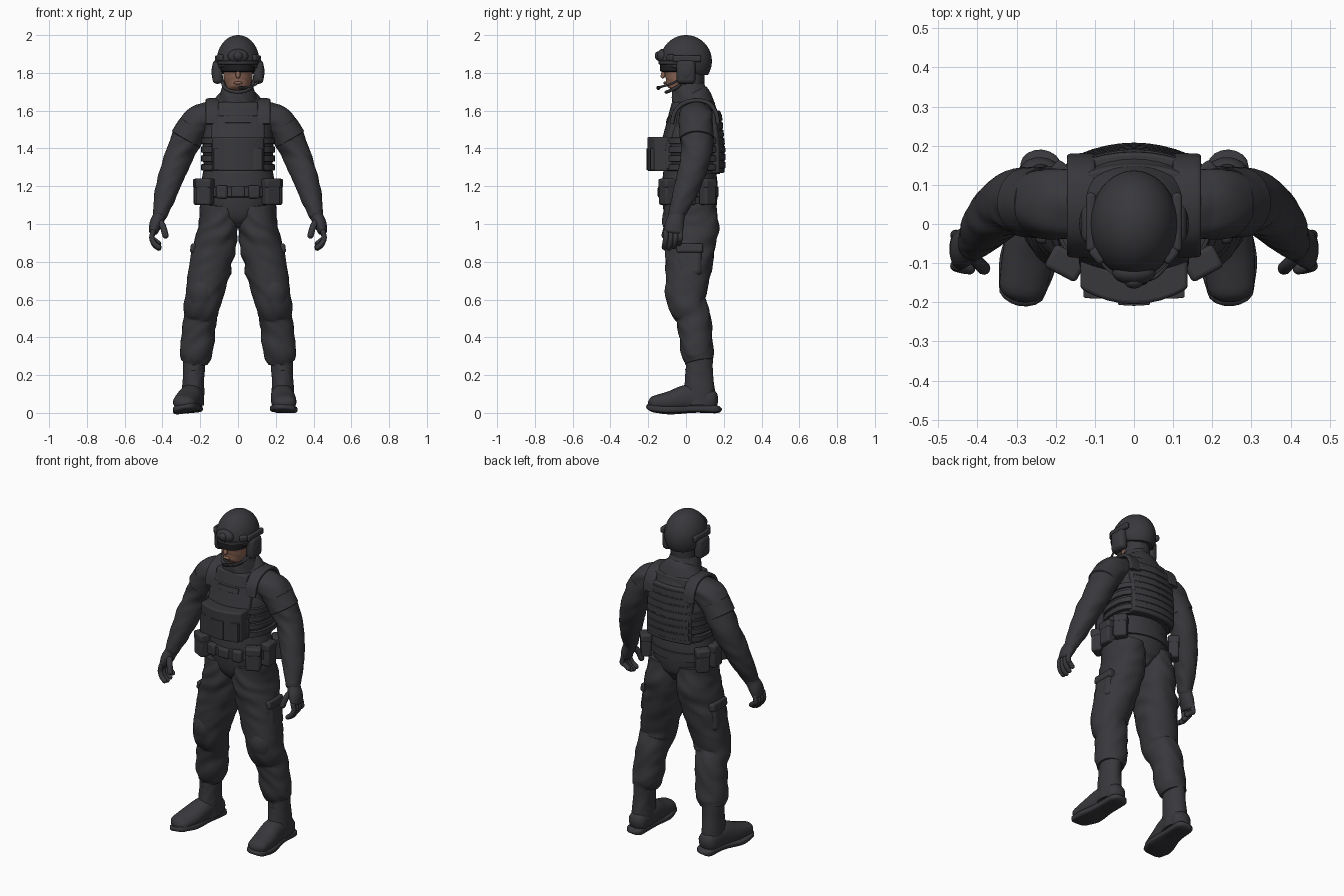
import bpy, bmesh, math
from mathutils import Vector, Matrix, noise

if "Cube" in bpy.data.objects:
    bpy.data.objects.remove(bpy.data.objects["Cube"])


def material(name, red, green, blue):
    mat = bpy.data.materials.new(name)
    mat.use_nodes = True
    mat.diffuse_color = (red, green, blue, 1)
    shader = mat.node_tree.nodes["Principled BSDF"]
    shader.inputs["Base Color"].default_value = mat.diffuse_color
    shader.inputs["Roughness"].default_value = .8
    return mat


CLOTH = material("charcoal cloth", .04, .04, .046)
SKIN = material("skin", .26, .13, .09)
LENS = material("dark lens", .012, .012, .014)


def finish(name, bm, mat=CLOTH, mirror=False, bevel=0):
    bmesh.ops.recalc_face_normals(bm, faces=bm.faces)
    mesh = bpy.data.meshes.new(name)
    bm.to_mesh(mesh)
    bm.free()
    mesh.materials.append(mat)
    for face in mesh.polygons:
        face.use_smooth = True
    mesh.set_sharp_from_angle(angle=math.radians(50))
    part = bpy.data.objects.new(name, mesh)
    bpy.context.collection.objects.link(part)
    if bevel:
        soften = part.modifiers.new("soft edges", "BEVEL")
        soften.width, soften.segments = bevel, 3
        soften.limit_method = "ANGLE"
    if mirror:
        other = part.modifiers.new("other side", "MIRROR")
        other.use_mirror_merge = False


def smooth_path(rings, steps):
    """Smooth curve through rings (x, y, z, half width, half depth)."""
    pts = [Vector((*ring, ring[3])[:5]) for ring in rings]
    pts = [pts[0] * 2 - pts[1]] + pts + [pts[-1] * 2 - pts[-2]]
    path = []
    for a, b, c, d in zip(pts, pts[1:], pts[2:], pts[3:]):
        for step in range(steps):
            t = step / steps
            path.append(b + (c - a) * (t / 2) + (a * 2 - b * 5 + c * 4 - d) * (t * t / 2)
                        + (b * 3 - a - c * 3 + d) * (t ** 3 / 2))
    return path + [pts[-2]]


def end_cap(ring, inner, length):
    """Shrinking rings that round off one end, outermost last."""
    middle = Vector(ring[:3])
    out = (middle - Vector(inner[:3])).normalized() * length
    for angle in (.4, .8, 1.2, 1.5):
        shrink = math.cos(angle)
        yield Vector((*(middle + out * math.sin(angle)), ring[3] * shrink, ring[4] * shrink))


def loft(name, rings, mat=CLOTH, cap=0, fold=0, power=2, sides=36, steps=8, mirror=None):
    """Skin over rings; parts that start off the middle are mirrored."""
    path = smooth_path(rings, steps)
    if cap:
        head = list(end_cap(path[0], path[1], cap))
        path = head[::-1] + path + list(end_cap(path[-1], path[-2], cap))
    centers = [Vector(ring[:3]) for ring in path]
    up = Vector((0, 0, 1 if rings[-1][2] >= rings[0][2] else -1))
    bm = bmesh.new()
    loops = []
    for i, ring in enumerate(path):
        turn = up.rotation_difference(centers[min(i + 1, len(path) - 1)] - centers[max(i - 1, 0)])
        loop = []
        for k in range(sides):
            c, s = math.cos(math.tau * k / sides), math.sin(math.tau * k / sides)
            off = Vector((math.copysign(abs(c) ** (2 / power), c) * ring[3],
                          math.copysign(abs(s) ** (2 / power), s) * ring[4], 0))
            # Cloth folds run mostly around the limb
            off *= 1 + fold * noise.noise(Vector((c, s + ring[0], ring[2] * 19 + c * 2)))
            loop.append(bm.verts.new(centers[i] + turn @ off))
        loops.append(loop)
    for low, high in zip(loops, loops[1:]):
        for k in range(sides):
            bm.faces.new((low[k - 1], low[k], high[k], high[k - 1]))
    bm.faces.new(loops[0])
    bm.faces.new(loops[-1])
    finish(name, bm, mat, rings[0][0] > 0 if mirror is None else mirror)


def tube(name, points, radius, mat=CLOTH, mirror=None):
    loft(name, [(*p, radius) for p in points], mat, cap=radius, sides=12, steps=4, mirror=mirror)


def band(name, y, z, height, width, depth, mat=CLOTH, power=2.4):
    """Rounded hoop around the body."""
    loft(name, [(0, y, z + side * height / 2, width, depth) for side in (-1, 1)],
         mat, cap=.01, power=power, sides=48, steps=2)


def box(name, loc, size, turn=0, tilt=0, bevel=.012):
    bm = bmesh.new()
    bmesh.ops.create_cube(bm, size=1, matrix=Matrix.Translation(loc)
                          @ Matrix.Rotation(math.radians(turn), 4, "Z")
                          @ Matrix.Rotation(math.radians(tilt), 4, "Y") @ Matrix.Diagonal((*size, 1)))
    finish(name, bm, CLOTH, loc[0] > 0, bevel)


def ball(name, loc, size, mat=CLOTH, mirror=False):
    bm = bmesh.new()
    bmesh.ops.create_uvsphere(bm, u_segments=28, v_segments=16, radius=1,
                              matrix=Matrix.Translation(loc) @ Matrix.Diagonal((*size, 1)))
    finish(name, bm, mat, mirror)


def panel(name, half, bottom, top, y, depth=.07, curve=.03, lean=.0, bevel=.008, x=0):
    """Curved plate; y is the middle of its outer face, depth runs inward."""
    bm = bmesh.new()
    bmesh.ops.create_cube(bm, size=1)
    bmesh.ops.subdivide_edges(bm, edges=bm.edges, cuts=7, use_grid_fill=True)
    side = math.copysign(1, y)
    for v in bm.verts:
        across, z = v.co.x * 2, bottom + (v.co.z + .5) * (top - bottom)
        inward = curve * across ** 2 + lean * max(0, z - 1.4) + (.5 - side * v.co.y) * depth
        v.co = (x + across * half, y - side * inward, z)
    finish(name, bm, CLOTH, False, bevel)


# Trousers, knees and thigh pockets
loft("trouser_leg", [(.095, .02, 1.1, .105, .14), (.107, .025, .96, .108, .146),
                     (.142, .015, .8, .112, .125), (.185, .003, .6, .098, .106),
                     (.2, .04, .5, .088, .09), (.22, .06, .33, .088, .086), (.23, .07, .27, .072)],
     fold=.1, steps=10, power=2.2)
loft("hips", [(0, .025, 1, .05, .1), (0, .02, 1.06, .16, .136), (0, .02, 1.18, .195, .148),
              (0, .02, 1.28, .185, .14)], cap=.02)
loft("knee_pad", [(.195, -.02, .57, .074), (.188, -.025, .64, .08, .088), (.18, -.02, .7, .07, .08)], cap=.035)
box("thigh_pocket", (.226, .02, .81), (.055, .13, .17), tilt=-8, bevel=.025)
box("thigh_pocket_flap", (.222, .02, .87), (.06, .14, .05), tilt=-8)

# Boots; the left foot is turned out less than the right
loft("boot_shaft", [(.23, .07, .31, .06, .07), (.235, .07, .2, .058, .074), (.24, .07, .04, .06, .09)], fold=.05)
for side, name, inset in ((-1, "right", 0), (1, "left", .13)):
    for part, power, rings in (
            ("upper", 2.3, ((.238, .13, .066, .055, .058), (.25, .02, .08, .062, .07),
                            (.27, -.08, .062, .066, .054), (.285, -.16, .052, .06, .04))),
            ("sole", 4, ((.238, .15, .02, .052, .02), (.25, .03, .022, .056, .018),
                         (.27, -.09, .02, .073, .02), (.286, -.17, .027, .06, .019)))):
        loft(name + "_boot_" + part, [(side * (x - inset * (.13 - y)), y, *rest) for x, y, *rest in rings],
             cap=.04, power=power, mirror=False)
for row in range(5):
    z = .14 + row * .03
    tube("boot_lace", [(.205, .017, z), (.235, .002, z), (.265, .017, z)], .007)

# Shirt and sleeves
loft("shirt", [(0, .02, 1.22, .18, .135), (0, .04, 1.4, .18, .14), (0, .045, 1.55, .2, .135),
               (0, .045, 1.61, .175, .115), (0, .04, 1.655, .13, .1), (0, .025, 1.69, .09)])
loft("sleeve", [(.1, .05, 1.59, .06, .075), (.17, .052, 1.567, .077, .088), (.23, .054, 1.525, .083, .09),
                (.308, .055, 1.37, .076, .08), (.37, .005, 1.2, .064, .068), (.412, -.05, 1.05, .04, .045)],
     cap=.03, fold=.1, steps=12)
loft("shoulder_patch", [(.235, .054, 1.52, .083, .09), (.275, .056, 1.45, .085, .089)], cap=.008, fold=.05)

# Gloves, with four fingers set side by side
loft("glove_palm", [(.409, -.045, 1.07, .04, .045), (.417, -.05, 1.04, .035, .043),
                    (.435, -.06, 1, .034, .05), (.448, -.067, .96, .025, .05)], cap=.015)
for finger, lift in enumerate((.005, 0, .008, .024)):
    y = -.107 + finger * .026
    tube("glove_finger", [(.45, y, .96), (.456, y, .925), (.442, y - .005, .89 + lift),
                          (.42, y - .008, .872 + lift)], .014)
tube("glove_thumb", [(.417, -.075, 1.02), (.397, -.1, .985), (.384, -.113, .94)], .017)

# Vest: body, side webbing, plates and straps
loft("vest_body", [(0, .035, 1.27, .18, .145), (0, .04, 1.42, .188, .155), (0, .042, 1.5, .178, .145),
                   (0, .043, 1.56, .15, .128)], power=2.5)
for row in range(4):
    band("vest_side_band", .038, 1.3 + row * .047, .03, .195, .16, power=2.6)
panel("front_plate", .14, 1.29, 1.61, -.14, lean=.27)
panel("front_plate_top", .105, 1.57, 1.645, -.141, curve=.015, lean=.27)
panel("back_plate", .15, 1.27, 1.6, .203, lean=.1)
panel("back_plate_top", .12, 1.57, 1.65, .201, curve=.02, lean=.2)
for row in range(7):
    z = 1.295 + row * .042
    panel("back_webbing", .142, z, z + .034, .208, .02, lean=.1, bevel=.004)
panel("chest_pouch_panel", .137, 1.28, 1.46, -.205, .08, .04, bevel=.012)
for column in (-1, 0, 1):
    panel("chest_pouch", .041, 1.285, 1.4, -.209 + abs(column) * .018, .02, .003, x=column * .088)
panel("chest_strip", .07, 1.535, 1.565, -.144, .02, .007, .27, .003)
loft("shoulder_strap", [(.135, y, z, .036, .011) for y, z in
                        ((-.075, 1.53), (-.06, 1.59), (-.02, 1.635), (.05, 1.655),
                         (.12, 1.64), (.158, 1.59), (.17, 1.53))], power=4)

# Belt and its pouches
band("belt", .015, 1.17, .05, .205, .157, power=2)
box("belt_buckle", (0, -.14, 1.17), (.07, .02, .055), bevel=.008)
for name, x, y, turn, width in (("front", .175, -.1, 28, .085), ("side", .2, .01, 90, .08),
                                ("rear", .193, .115, 130, .075)):
    box(name + "_belt_pouch", (x, y, 1.17), (width, .06, .14), turn)
    box(name + "_belt_pouch_flap", (x, y, 1.215), (width + .006, .066, .05), turn)
box("small_belt_pouch", (.085, -.125, 1.17), (.06, .04, .07), turn=10)

# Neck, collar and face
loft("collar", [(0, .035, 1.62, .125, .1), (0, .025, 1.66, .105, .1), (0, .012, 1.735, .08, .083)],
     cap=.015, fold=.08)
tube("neck", [(0, .02, 1.68), (0, .025, 1.84)], .075)
loft("face", [(0, -.055, 1.715, .052, .057), (0, -.037, 1.75, .07, .08), (0, -.024, 1.79, .077, .096),
              (0, -.02, 1.85, .08, .1), (0, -.01, 1.92, .065, .085)], SKIN, cap=.015)
tube("nose", [(0, -.112, 1.82), (0, -.123, 1.783)], .012, SKIN)
ball("lips", (0, -.112, 1.747), (.024, .008, .008), SKIN)
tube("chin_strap", [(.088, -.01, 1.78), (.075, -.04, 1.73), (.045, -.085, 1.706), (0, -.105, 1.698)], .009)
band("goggles", -.02, 1.828, .036, .092, .117, LENS)

# Helmet shell with a rim that drops toward the back
bm = bmesh.new()
bmesh.ops.create_uvsphere(bm, u_segments=40, v_segments=28, radius=1,
                          matrix=Matrix.Translation((0, 0, 1.862)) @ Matrix.Diagonal((.113, .137, .138, 1)))
for v in bm.verts:
    v.co.z = max(v.co.z, 1.838 - .27 * max(0, min(.18, v.co.y + .1)))
finish("helmet_shell", bm)
band("helmet_brim", -.008, 1.855, .016, .115, .138, power=2)
ball("helmet_front_mount", (0, -.125, 1.888), (.055, .03, .038))
ball("helmet_mount_knob", (0, -.148, 1.89), (.024, .017, .024))
box("helmet_side_rail", (.11, .005, 1.875), (.026, .15, .036), bevel=.01)
box("helmet_rail_clip", (.092, -.08, 1.88), (.03, .045, .035), turn=-40, bevel=.01)

# Headset
box("ear_cup", (.108, 0, 1.805), (.054, .1, .125), bevel=.022)
ball("ear_cup_cap", (.125, 0, 1.805), (.015, .04, .048), mirror=True)
tube("microphone_boom", [(.11, -.03, 1.765), (.095, -.085, 1.74), (.06, -.13, 1.727), (.025, -.145, 1.722)],
     .006, mirror=False)
ball("microphone", (.018, -.146, 1.721), (.017, .011, .011), LENS)
